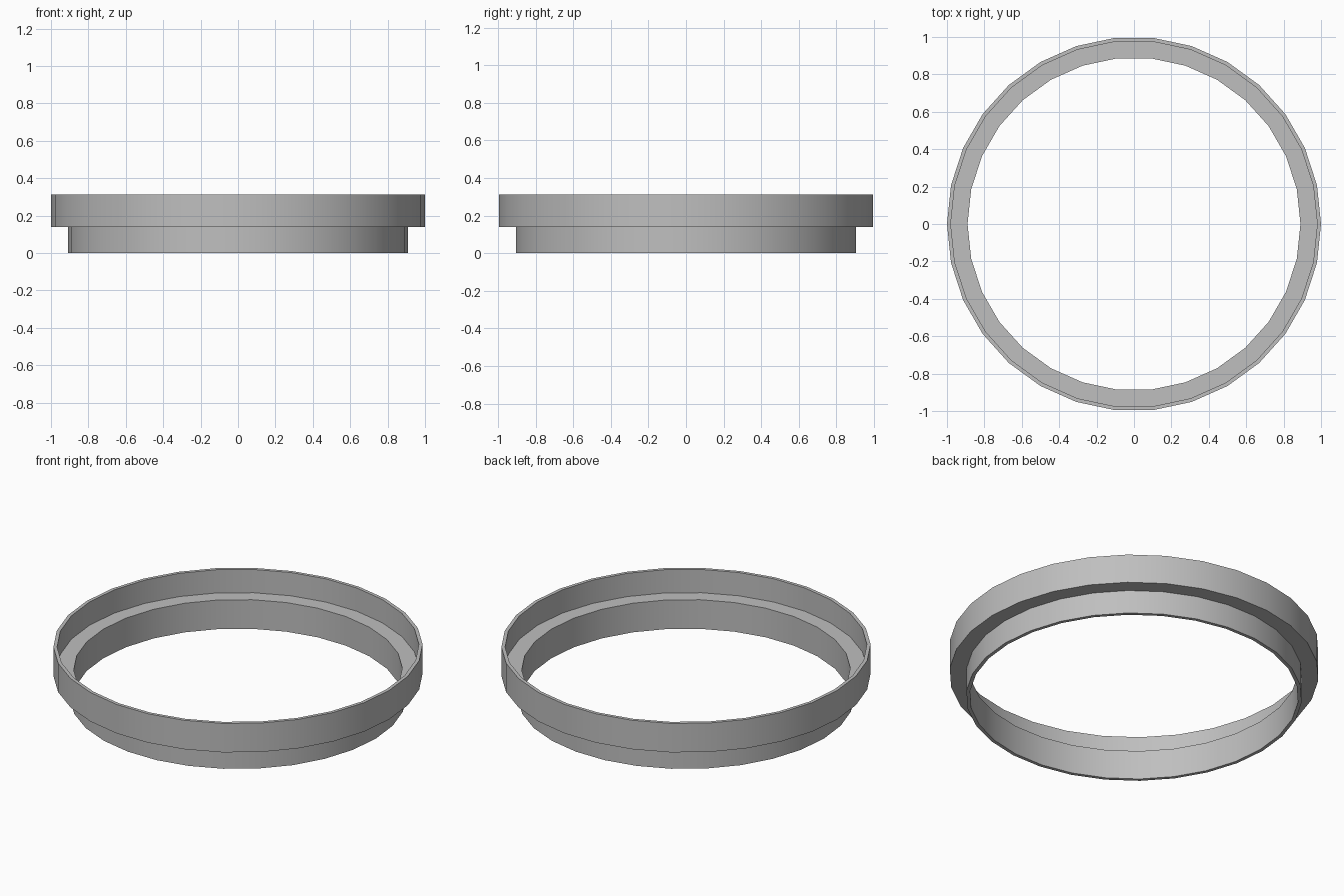
import bpy, bmesh
from math import cos, sin, tau

SIDES = 30

# Remove the default cube
cube = bpy.data.objects.get("Cube")
if cube:
    bpy.data.objects.remove(cube, do_unlink=True)

# Single plain grey
grey = bpy.data.materials.new("plain_grey")
grey.use_nodes = True
colour = (0.52, 0.52, 0.52, 1.0)
grey.diffuse_color = colour
grey.node_tree.nodes["Principled BSDF"].inputs["Base Color"].default_value = colour


def lathe(name, profile, material):
    """Turn a closed (radius, height) profile around the z axis."""
    bm = bmesh.new()
    rings = []
    for i in range(SIDES):
        a = tau * i / SIDES
        rings.append([bm.verts.new((r * cos(a), r * sin(a), z)) for r, z in profile])
    n = len(profile)
    for i in range(SIDES):
        here, after = rings[i], rings[(i + 1) % SIDES]
        for j in range(n):
            k = (j + 1) % n
            bm.faces.new((here[j], after[j], after[k], here[k]))
    bmesh.ops.recalc_face_normals(bm, faces=bm.faces)
    mesh = bpy.data.meshes.new(name)
    bm.to_mesh(mesh)
    bm.free()
    mesh.materials.append(material)
    obj = bpy.data.objects.new(name, mesh)
    bpy.context.collection.objects.link(obj)
    return obj


# Stepped ring: narrow lower collar, wide upper rim, inner ledge between them
profile = [
    (0.89, 0.0), (0.91, 0.0),
    (0.91, 0.14), (1.0, 0.14),
    (1.0, 0.313), (0.98, 0.313),
    (0.98, 0.174), (0.89, 0.174),
]
ring = lathe("stepped_ring", profile, grey)

# Smooth walls with crisp rims
bpy.ops.object.select_all(action='DESELECT')
ring.select_set(True)
bpy.context.view_layer.objects.active = ring
bpy.ops.object.shade_smooth_by_angle(angle=0.6)
